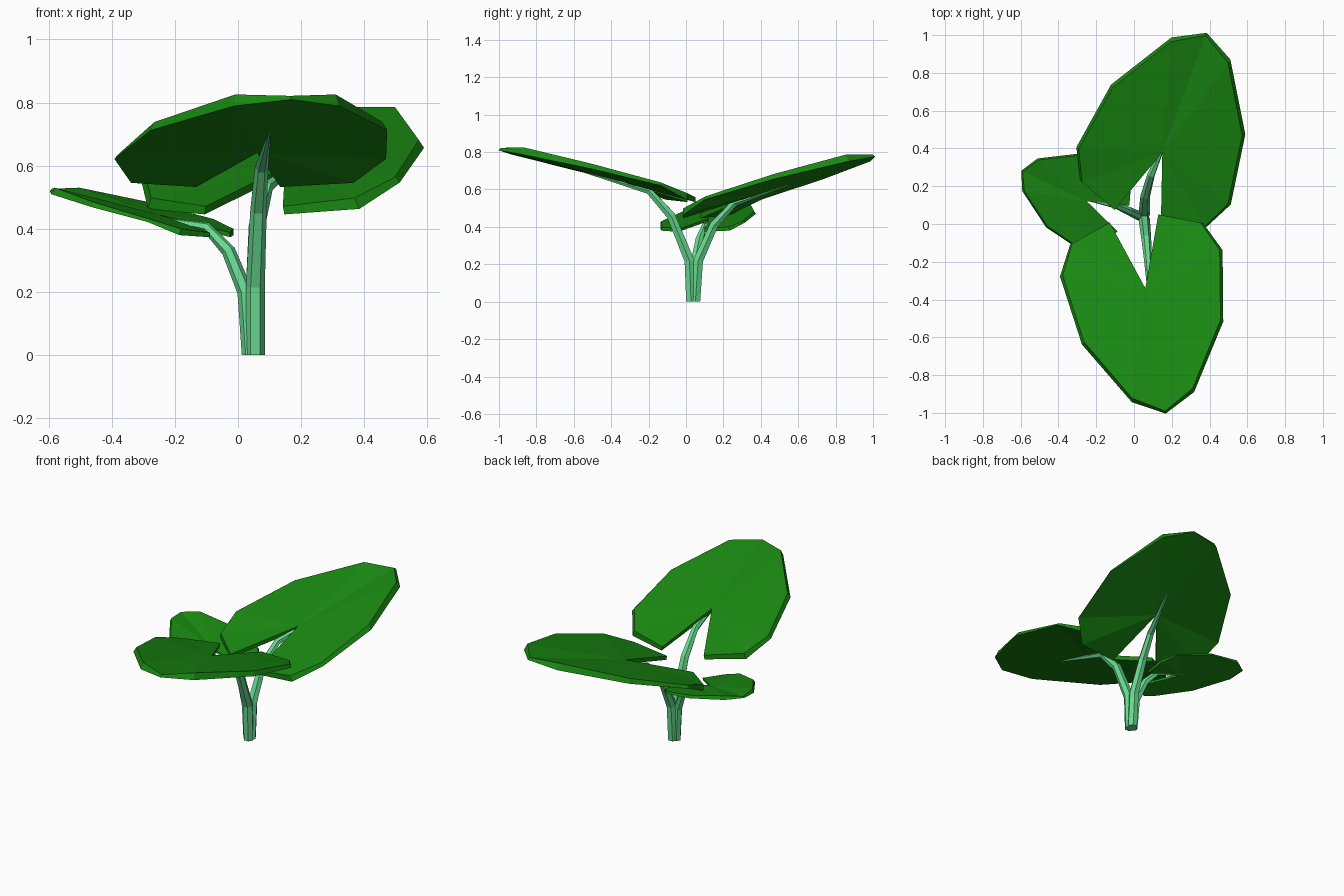
import bpy, math
from mathutils import Vector

if "Cube" in bpy.data.objects:
    bpy.data.objects.remove(bpy.data.objects["Cube"])


def material(name, rgb):
    m = bpy.data.materials.new(name)
    m.diffuse_color = (*rgb, 1)
    m.use_nodes = True
    m.node_tree.nodes["Principled BSDF"].inputs["Base Color"].default_value = m.diffuse_color
    return m


def add_mesh(name, verts, faces, mat):
    me = bpy.data.meshes.new(name)
    me.from_pydata(verts, [], faces)
    me.materials.append(mat)
    me.update()
    bpy.context.collection.objects.link(bpy.data.objects.new(name, me))


leaf_green = material("leaf_green", (0.010, 0.25, 0.006))
stem_green = material("stem_green", (0.14, 0.70, 0.28))

# Half leaf outline: along midrib, sideways, rim height, top height
HALF = [(-.38, .135, -.025, 0), (-.30, .357, -.035, 0), (-.135, .436, -.005, .012),
        (.235, .379, -.02, .008), (.573, .167, -.04, 0)]
TIP = (.66, 0, -.045, -.03)
NOTCH = (0, 0, -.025, 0)


def leaf(name, notch, heading, slope, scale=1):
    h = Vector(heading).normalized()
    along = Vector((h.x, h.y, slope))
    side = Vector((-h.y, h.x, 0))
    normal = along.cross(side).normalized()
    outline = [NOTCH] + HALF + [TIP] + [(u, -v, a, b) for u, v, a, b in reversed(HALF)]

    def place(u, v, w):
        return Vector(notch) + scale * (along * u + side * v + normal * w)

    n = len(outline)
    verts = [place(u, v, a) for u, v, a, b in outline]
    verts += [place(u * .985, v * .965, b) for u, v, a, b in outline]
    faces = []
    # outline runs clockwise seen from above
    for i in range(n):
        j = (i + 1) % n
        faces.append((i, i + n, j + n, j))
        if i and j:
            faces += [(0, i, j), (n, j + n, i + n)]
    add_mesh(name, verts, faces, leaf_green)


def stem(name, path, radii, sides=6):
    pts = [Vector(p) for p in path]
    verts, faces = [], []
    for i, p in enumerate(pts):
        t = (pts[min(i + 1, len(pts) - 1)] - pts[max(i - 1, 0)]).normalized()
        if i == 0:
            t = Vector((0, 0, 1))
        q = Vector((0, 0, 1)).rotation_difference(t)
        for k in range(sides):
            a = 2 * math.pi * k / sides
            verts.append(p + q @ Vector((math.cos(a), math.sin(a), 0)) * radii[i])
    for i in range(len(pts) - 1):
        for k in range(sides):
            a, b = i * sides + k, i * sides + (k + 1) % sides
            faces.append((a, b, b + sides, a + sides))
    faces += [tuple(reversed(range(sides))), tuple(range(len(verts) - sides, len(verts)))]
    add_mesh(name, verts, faces, stem_green)


# Leaves
leaf("back_leaf", (.15, .38, .597), (.348, .938), .335)
leaf("front_leaf", (.06, -.34, .665), (.16, -.987), .285)
leaf("small_left_leaf", (-.25, .12, .445), (-.906, .423), .266, .57)

# Stems
R = (.03, .03, .026, .021, .004)
stem("back_stem", [(.055, .05, 0), (.055, .065, .22), (.06, .15, .41),
                   (.09, .26, .53), (.21, .55, .625)], R)
stem("front_stem", [(.055, .027, 0), (.055, .018, .22), (.065, -.08, .46),
                    (.075, -.20, .595), (.10, -.58, .705)], R)
stem("left_stem", [(.037, .04, 0), (.023, .045, .2), (-.03, .07, .33),
                   (-.10, .10, .405), (-.28, .135, .437)],
     (.025, .025, .022, .017, .004))
